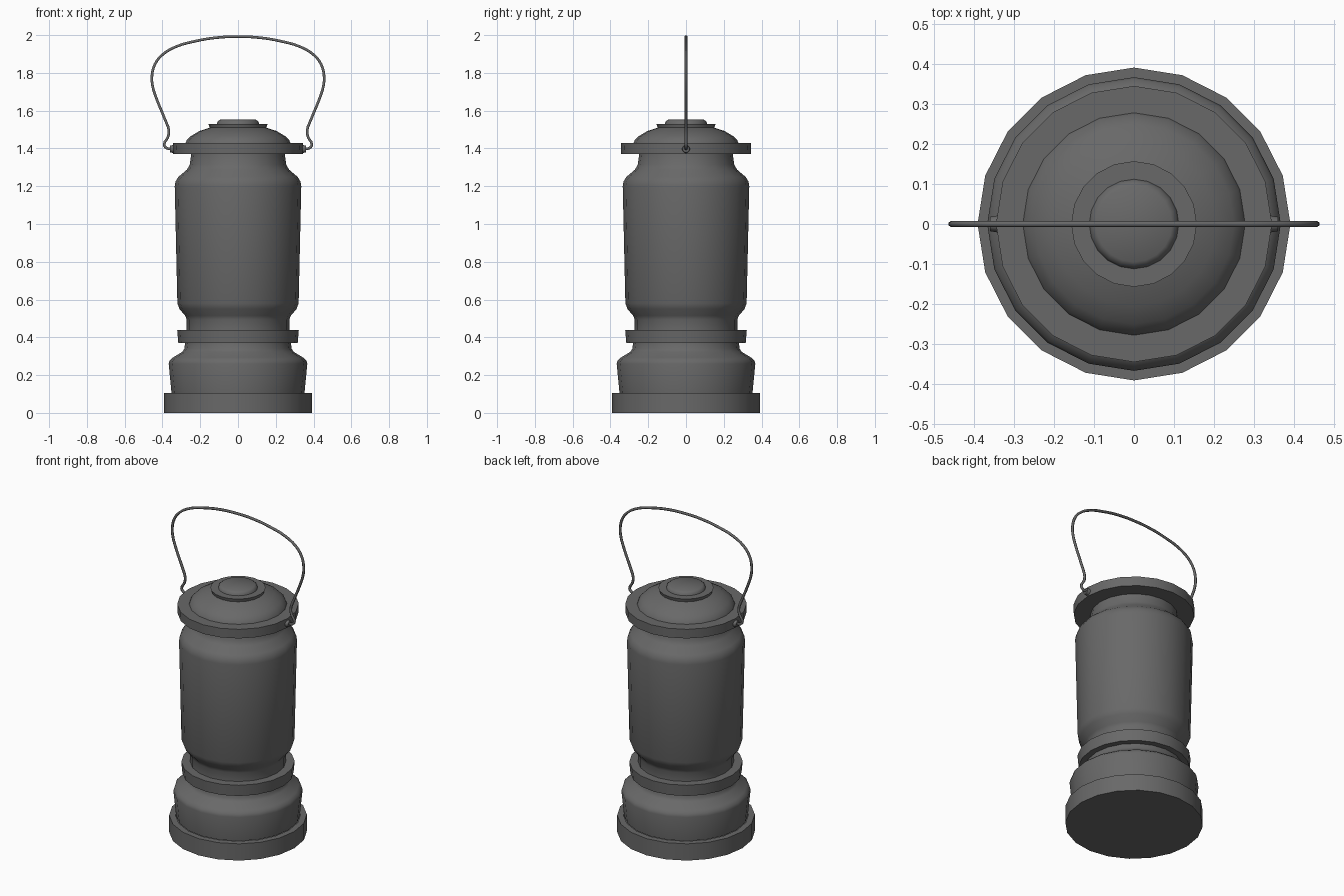
import bpy, bmesh, math
from mathutils import Matrix

if "Cube" in bpy.data.objects:
    bpy.data.objects.remove(bpy.data.objects["Cube"])

SIDES = 20
dark = bpy.data.materials.new("dark_metal")
dark.diffuse_color = (0.14, 0.14, 0.14, 1)
dark.use_nodes = True
dark.node_tree.nodes["Principled BSDF"].inputs["Base Color"].default_value = dark.diffuse_color


def lathe(name, profile, angle=35):
    """Revolve an (r, z) profile around z; r = 0 closes to a pole."""
    bm = bmesh.new()
    rings = []
    for r, z in profile:
        if r == 0:
            rings.append([bm.verts.new((0, 0, z))])
        else:
            rings.append([bm.verts.new((r * math.cos(2 * math.pi * i / SIDES),
                                        r * math.sin(2 * math.pi * i / SIDES), z))
                          for i in range(SIDES)])
    for a, b in zip(rings, rings[1:]):
        for i in range(SIDES):
            j = (i + 1) % SIDES
            quad = [a[i % len(a)], a[j % len(a)], b[j % len(b)], b[i % len(b)]]
            bm.faces.new(list(dict.fromkeys(quad)))
    return finish(name, bm, angle)


def finish(name, bm, angle=35):
    bmesh.ops.recalc_face_normals(bm, faces=bm.faces)
    mesh = bpy.data.meshes.new(name)
    bm.to_mesh(mesh)
    bm.free()
    mesh.materials.append(dark)
    ob = bpy.data.objects.new(name, mesh)
    bpy.context.collection.objects.link(ob)
    bpy.ops.object.select_all(action='DESELECT')
    ob.select_set(True)
    bpy.context.view_layer.objects.active = ob
    bpy.ops.object.shade_smooth_by_angle(angle=math.radians(angle))
    return ob


# Foot and fuel base
lathe("foot", [(0, 0), (0.391, 0), (0.391, 0.105), (0.355, 0.105)])
lathe("base_tank", [(0.352, 0.105), (0.367, 0.26), (0.362, 0.278), (0.345, 0.293),
                    (0.295, 0.323), (0.284, 0.34), (0.28, 0.37)], 50)

# Collar between base and globe
lathe("collar", [(0.28, 0.37), (0.316, 0.37), (0.322, 0.44), (0.27, 0.44)])

# Globe
lathe("globe", [(0.272, 0.44), (0.272, 0.495), (0.28, 0.515), (0.31, 0.55),
                (0.321, 0.58), (0.335, 1.2), (0.331, 1.225), (0.315, 1.25),
                (0.27, 1.288), (0.255, 1.315), (0.248, 1.37)], 50)

# Rim and stepped lid
lathe("rim", [(0.248, 1.37), (0.343, 1.37), (0.345, 1.428), (0.277, 1.428)])
lathe("lid_dome", [(0.278, 1.428), (0.272, 1.443), (0.25, 1.465), (0.205, 1.492),
                   (0.15, 1.51)], 50)
lathe("lid_disc", [(0.15, 1.508), (0.157, 1.53), (0.108, 1.53)])
lathe("lid_knob", [(0.112, 1.53), (0.108, 1.543), (0.095, 1.552), (0, 1.552)], 50)

# Pivot bosses on both sides of the rim
for side, label in ((-1, "left"), (1, "right")):
    bm = bmesh.new()
    bmesh.ops.create_cone(bm, cap_ends=True, segments=12, radius1=0.024, radius2=0.018,
                          depth=0.035,
                          matrix=Matrix.Translation((side * 0.342, 0, 1.397))
                          @ Matrix.Rotation(side * math.pi / 2, 4, 'Y'))
    finish("pivot_" + label, bm)

# Wire handle: half path mirrored across x
half = [(0.345, 1.397), (0.378, 1.402), (0.391, 1.42), (0.371, 1.46), (0.366, 1.495),
        (0.385, 1.55), (0.43, 1.66), (0.453, 1.735), (0.455, 1.79), (0.44, 1.845),
        (0.405, 1.892), (0.33, 1.938), (0.23, 1.967), (0.12, 1.986)]
path = [(-x, z) for x, z in half] + [(0, 1.992)] + half[::-1]
curve = bpy.data.curves.new("handle", 'CURVE')
curve.dimensions = '3D'
curve.bevel_depth = 0.008
curve.bevel_resolution = 1
curve.resolution_u = 3
curve.use_fill_caps = True
curve.materials.append(dark)
spline = curve.splines.new('BEZIER')
spline.bezier_points.add(len(path) - 1)
for p, (x, z) in zip(spline.bezier_points, path):
    p.co = (x, 0, z)
    p.handle_left_type = p.handle_right_type = 'AUTO'
handle = bpy.data.objects.new("handle", curve)
bpy.context.collection.objects.link(handle)
